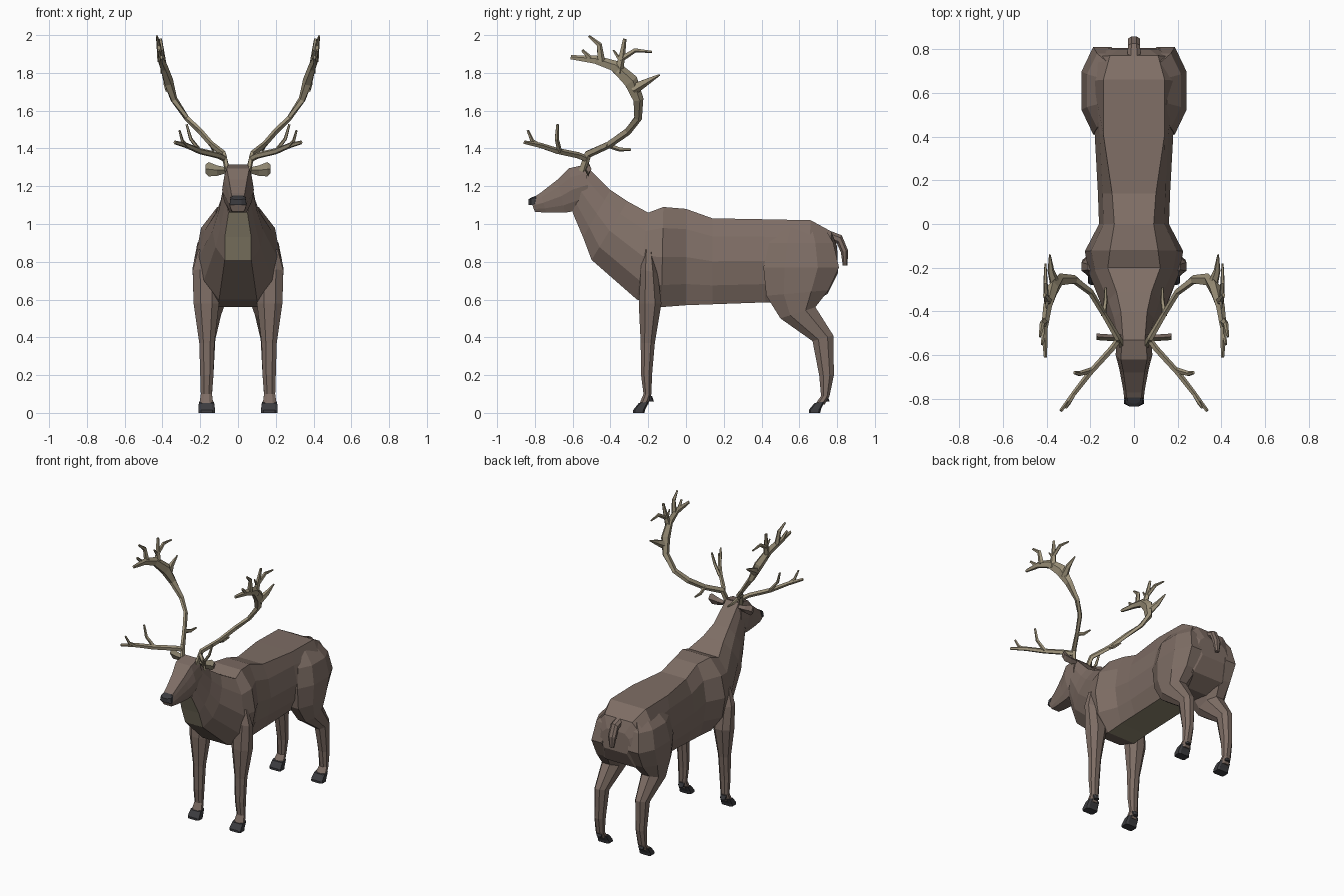
import bpy, bmesh, math
from mathutils import Vector


def material(name, rgb):
    m = bpy.data.materials.new(name)
    m.diffuse_color = (*rgb, 1)
    return m


BROWN = material("brown fur", (0.21, 0.155, 0.13))
TAN = material("pale tan fur", (0.27, 0.235, 0.16))
BONE = material("antler bone", (0.34, 0.29, 0.195))
DARK = material("dark horn", (0.045, 0.045, 0.05))


def add_loft(bm, rings):
    """Skin closed rings in order and cap both ends; returns the strips of faces."""
    vs = [[bm.verts.new(p) for p in r] for r in rings]
    n = len(rings[0])
    strips = [[bm.faces.new((a[i], a[(i + 1) % n], b[(i + 1) % n], b[i])) for i in range(n)]
              for a, b in zip(vs, vs[1:])]
    bm.faces.new(vs[0][::-1])
    bm.faces.new(vs[-1])
    return strips


def finish(name, bm, mats, mirror=False):
    bmesh.ops.recalc_face_normals(bm, faces=bm.faces)
    me = bpy.data.meshes.new(name)
    bm.to_mesh(me)
    bm.free()
    for m in mats:
        me.materials.append(m)
    ob = bpy.data.objects.new(name, me)
    bpy.context.collection.objects.link(ob)
    if mirror:
        ob.modifiers.new("mirror", 'MIRROR').use_axis[0] = True
    return ob


def body_ring(yt, zt, yb, zb, w, t, b):
    """Symmetric ten-sided section between a top and a bottom point."""
    half = [(b, 0), (0.88 * w, 0.22), (w, 0.5), (0.87 * w, 0.79), (t, 1)]
    pts = half + [(-x, h) for x, h in reversed(half)]
    return [(x, yb + (yt - yb) * h, zb + (zt - zb) * h) for x, h in pts]


def limb_ring(y0, z0, y1, z1, x0, x1, c=0.28):
    """Chamfered box section from front (y0, z0) to back (y1, z1)."""
    uv = [(c, 0), (1 - c, 0), (1, c), (1, 1 - c), (1 - c, 1), (c, 1), (0, 1 - c), (0, c)]
    return [(x0 + (x1 - x0) * u, y0 + (y1 - y0) * v, z0 + (z1 - z0) * v) for u, v in uv]


def limb(name, rings, mat, mirror=True, c=0.28):
    bm = bmesh.new()
    add_loft(bm, [limb_ring(*r, c=c) for r in rings])
    return finish(name, bm, [mat], mirror)


# torso and neck, with pale throat and belly strips
bm = bmesh.new()
strips = add_loft(bm, [body_ring(*r) for r in [
    (-0.53, 1.31, -0.60, 1.06, 0.075, 0.05, 0.05),
    (-0.40, 1.18, -0.545, 0.93, 0.105, 0.06, 0.07),
    (-0.31, 1.12, -0.50, 0.81, 0.135, 0.08, 0.07),
    (-0.20, 1.06, -0.26, 0.60, 0.205, 0.12, 0.10),
    (-0.12, 1.09, -0.13, 0.56, 0.225, 0.11, 0.11),
    (0.00, 1.08, 0.00, 0.57, 0.16, 0.09, 0.11),
    (0.14, 1.03, 0.14, 0.575, 0.165, 0.10, 0.11),
    (0.41, 1.025, 0.42, 0.585, 0.18, 0.14, 0.11),
    (0.66, 1.02, 0.64, 0.57, 0.215, 0.14, 0.12),
    (0.77, 0.96, 0.75, 0.63, 0.20, 0.11, 0.12),
    (0.80, 0.88, 0.805, 0.74, 0.12, 0.07, 0.09),
]])
for i in (0, 1, 4, 5, 6):
    strips[i][9].material_index = 1
finish("torso", bm, [BROWN, TAN])

# head
bm = bmesh.new()
add_loft(bm, [body_ring(*r) for r in [
    (-0.825, 1.13, -0.80, 1.065, 0.043, 0.033, 0.03),
    (-0.77, 1.165, -0.74, 1.06, 0.05, 0.036, 0.035),
    (-0.68, 1.235, -0.64, 1.06, 0.068, 0.048, 0.045),
    (-0.62, 1.295, -0.58, 1.07, 0.084, 0.06, 0.05),
    (-0.53, 1.315, -0.51, 1.10, 0.08, 0.055, 0.05),
]])
finish("head", bm, [BROWN])

# nose
limb("nose", [(-0.835, 1.10, -0.79, 1.10, -0.045, 0.045),
              (-0.835, 1.13, -0.78, 1.145, -0.04, 0.04),
              (-0.82, 1.14, -0.78, 1.155, -0.03, 0.03)], DARK, mirror=False)

# ears: leaf shapes, pale on the front side
bm = bmesh.new()
add_loft(bm, [[(x, -0.535 + s, zm), (x, -0.52 + s, z1), (x, -0.505 + s, zm), (x, -0.52 + s, z0)]
              for x, z0, zm, z1, s in [(0.06, 1.27, 1.285, 1.30, 0), (0.11, 1.255, 1.285, 1.31, 0),
                                       (0.155, 1.252, 1.29, 1.328, 0.003), (0.172, 1.27, 1.29, 1.315, 0.005)]])
bm.normal_update()
bmesh.ops.recalc_face_normals(bm, faces=bm.faces)
for f in bm.faces:
    f.material_index = int(f.normal.y < -0.2)
finish("ears", bm, [BROWN, TAN], True)

# legs
limb("front_legs", [
    (-0.225, 0.87, -0.17, 0.85, 0.10, 0.21),
    (-0.24, 0.76, -0.15, 0.74, 0.10, 0.24),
    (-0.25, 0.58, -0.13, 0.58, 0.10, 0.235),
    (-0.24, 0.37, -0.165, 0.37, 0.125, 0.205),
    (-0.238, 0.20, -0.18, 0.20, 0.13, 0.20),
    (-0.225, 0.10, -0.183, 0.10, 0.138, 0.197),
    (-0.25, 0.04, -0.20, 0.045, 0.13, 0.205)], BROWN)
limb("hind_legs", [
    (0.48, 0.985, 0.74, 0.97, 0.05, 0.15),
    (0.44, 0.90, 0.78, 0.90, 0.05, 0.215),
    (0.41, 0.77, 0.81, 0.77, 0.05, 0.24),
    (0.425, 0.62, 0.755, 0.65, 0.05, 0.235),
    (0.50, 0.50, 0.685, 0.56, 0.09, 0.225),
    (0.67, 0.38, 0.78, 0.41, 0.12, 0.203),
    (0.705, 0.20, 0.783, 0.20, 0.13, 0.198),
    (0.715, 0.09, 0.76, 0.09, 0.138, 0.197),
    (0.68, 0.04, 0.735, 0.045, 0.13, 0.205)], BROWN)

# hooves and dewclaws
for name, y in (("front", -0.28), ("hind", 0.65)):
    limb(name + "_hooves", [(y + 0.03, 0.052, y + 0.085, 0.06, 0.127, 0.207),
                            (y, 0.015, y + 0.065, 0.02, 0.122, 0.21),
                            (y, 0, y + 0.06, 0, 0.122, 0.21)], DARK, c=0.15)
    limb(name + "_dewclaws", [(y + 0.075, 0.09, y + 0.10, 0.09, 0.145, 0.19),
                              (y + 0.085, 0.06, y + 0.11, 0.06, 0.15, 0.185)], DARK)

# tail
limb("tail", [(0.75, 0.91, 0.76, 0.965, -0.03, 0.03),
              (0.80, 0.895, 0.825, 0.94, -0.028, 0.028),
              (0.82, 0.85, 0.858, 0.86, -0.028, 0.028),
              (0.83, 0.78, 0.855, 0.78, -0.015, 0.015)], BROWN, mirror=False)


def tube(bm, pts, flat=0.8, sides=5):
    """Tapered branch through (x, y, z, radius) points, flattened sideways."""
    ps = [Vector(p[:3]) for p in pts]
    rings = []
    for i, p in enumerate(ps):
        t = (ps[min(i + 1, len(ps) - 1)] - ps[max(i - 1, 0)]).normalized()
        a = t.cross(Vector((1, 0, 0))).normalized()
        b = t.cross(a)
        r = pts[i][3]
        rings.append([p + a * r * math.cos(k * math.tau / sides) + b * r * flat * math.sin(k * math.tau / sides)
                      for k in range(sides)])
    add_loft(bm, rings)


# antlers: main beam, brow branch, then the tines
bm = bmesh.new()
tube(bm, [(0.055, -0.55, 1.28, 0.022), (0.075, -0.52, 1.37, 0.022), (0.14, -0.41, 1.42, 0.02),
          (0.20, -0.31, 1.49, 0.021), (0.27, -0.255, 1.56, 0.022), (0.34, -0.255, 1.66, 0.03),
          (0.37, -0.295, 1.755, 0.042), (0.395, -0.38, 1.835, 0.032), (0.41, -0.48, 1.868, 0.024),
          (0.405, -0.61, 1.882, 0.012)], 0.65)
tube(bm, [(0.07, -0.53, 1.345, 0.018), (0.10, -0.57, 1.362, 0.018), (0.20, -0.68, 1.385, 0.017),
          (0.27, -0.77, 1.415, 0.015), (0.335, -0.855, 1.432, 0.01)])
for tine in [
    [(0.36, -0.28, 1.715, 0.032), (0.38, -0.215, 1.75, 0.02), (0.385, -0.14, 1.79, 0.005)],
    [(0.39, -0.36, 1.80, 0.026), (0.40, -0.34, 1.89, 0.018), (0.41, -0.325, 1.98, 0.01)],
    [(0.40, -0.35, 1.87, 0.016), (0.405, -0.27, 1.92, 0.013), (0.405, -0.18, 1.912, 0.006)],
    [(0.395, -0.35, 1.87, 0.012), (0.40, -0.385, 1.92, 0.005)],
    [(0.41, -0.45, 1.86, 0.022), (0.42, -0.46, 1.95, 0.015), (0.43, -0.515, 1.995, 0.007)],
    [(0.41, -0.50, 1.87, 0.015), (0.42, -0.55, 1.92, 0.008)],
    [(0.20, -0.67, 1.385, 0.014), (0.25, -0.685, 1.45, 0.012), (0.272, -0.68, 1.527, 0.008)],
    [(0.27, -0.77, 1.41, 0.013), (0.295, -0.815, 1.44, 0.011), (0.31, -0.838, 1.495, 0.007)],
    [(0.14, -0.42, 1.42, 0.015), (0.13, -0.35, 1.395, 0.012), (0.13, -0.29, 1.395, 0.007)],
]:
    tube(bm, tine)
finish("antlers", bm, [BONE], True)
